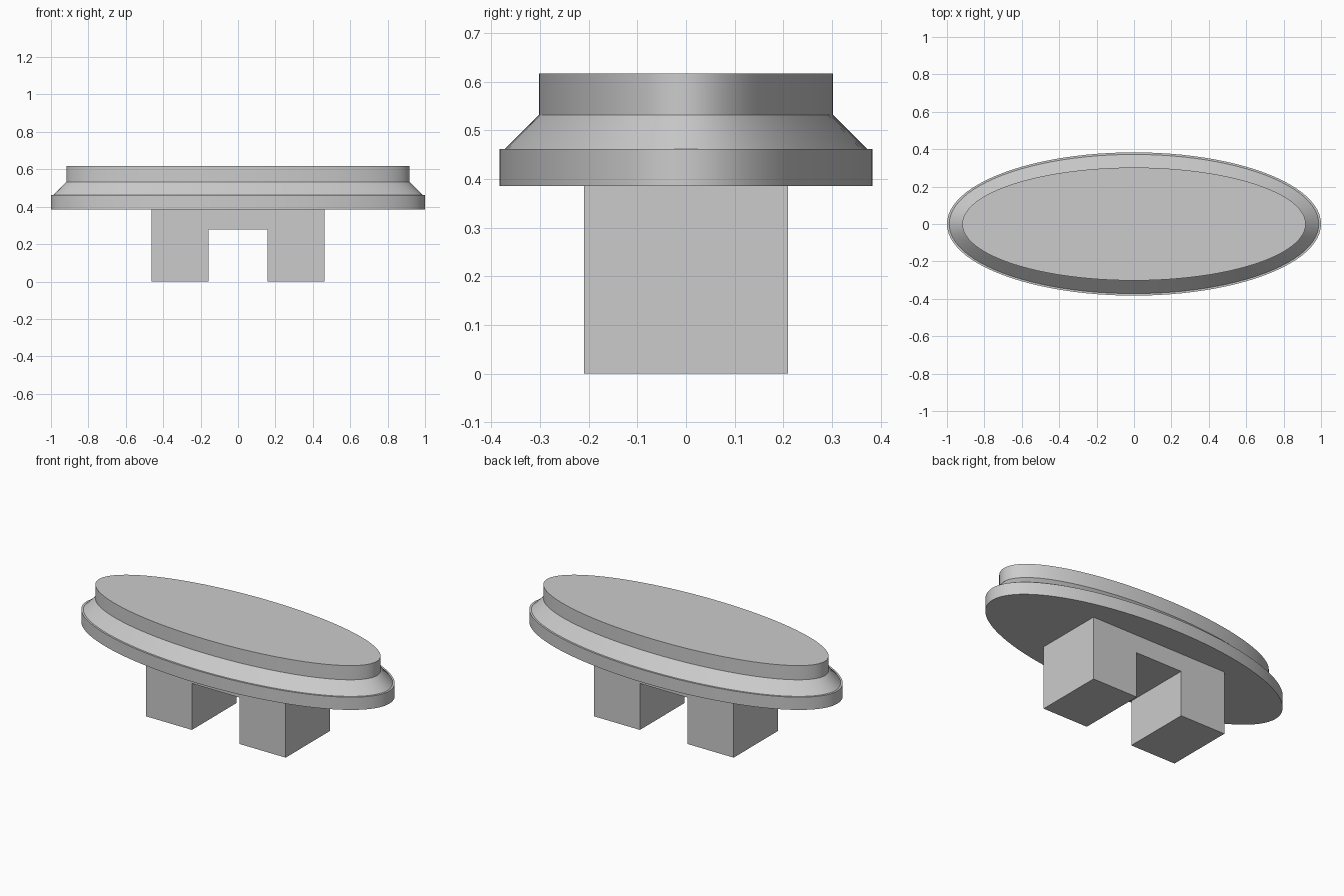
import bpy
import bmesh
from math import cos, sin, pi, radians

cube = bpy.data.objects.get("Cube")
if cube:
    bpy.data.objects.remove(cube, do_unlink=True)

grey = bpy.data.materials.new("plain grey")
grey.use_nodes = True
colour = (0.6, 0.6, 0.6, 1)
grey.diffuse_color = colour
grey.node_tree.nodes["Principled BSDF"].inputs["Base Color"].default_value = colour


def finish(bm, name):
    bmesh.ops.recalc_face_normals(bm, faces=bm.faces)
    mesh = bpy.data.meshes.new(name)
    bm.to_mesh(mesh)
    bm.free()
    mesh.materials.append(grey)
    obj = bpy.data.objects.new(name, mesh)
    bpy.context.collection.objects.link(obj)
    return obj


def oval_loft(name, sections, sides=96):
    """Skin a stack of ellipses given as (x radius, y radius, z)."""
    bm = bmesh.new()
    angles = [2 * pi * i / sides for i in range(sides)]
    rings = [[bm.verts.new((rx * cos(a), ry * sin(a), z)) for a in angles]
             for rx, ry, z in sections]
    for low, high in zip(rings, rings[1:]):
        for i in range(sides):
            j = (i + 1) % sides
            bm.faces.new((low[i], low[j], high[j], high[i]))
    bm.faces.new(rings[0][::-1])
    bm.faces.new(rings[-1])
    return finish(bm, name)


def extrude_outline(name, outline, half_depth):
    """Extrude an x-z outline along y."""
    bm = bmesh.new()
    face = bm.faces.new([bm.verts.new((x, -half_depth, z)) for x, z in outline])
    new = bmesh.ops.extrude_face_region(bm, geom=[face])["geom"]
    verts = [v for v in new if isinstance(v, bmesh.types.BMVert)]
    bmesh.ops.translate(bm, verts=verts, vec=(0, 2 * half_depth, 0))
    return finish(bm, name)


# Oval cap: rim, narrow ledge, sloped shoulder and raised top
cap = oval_loft("oval_cap", [
    (1.0, 0.383, 0.386),
    (1.0, 0.383, 0.462),
    (0.988, 0.372, 0.462),
    (0.918, 0.302, 0.532),
    (0.918, 0.302, 0.617),
])
bpy.context.view_layer.objects.active = cap
cap.select_set(True)
bpy.ops.object.shade_smooth_by_angle(angle=radians(30))

# Slotted block below the cap, forming two legs
half = [(0.157, 0.277), (0.157, 0), (0.462, 0), (0.462, 0.386)]
outline = half + [(-x, z) for x, z in reversed(half)]
extrude_outline("slotted_base", outline, 0.21)
